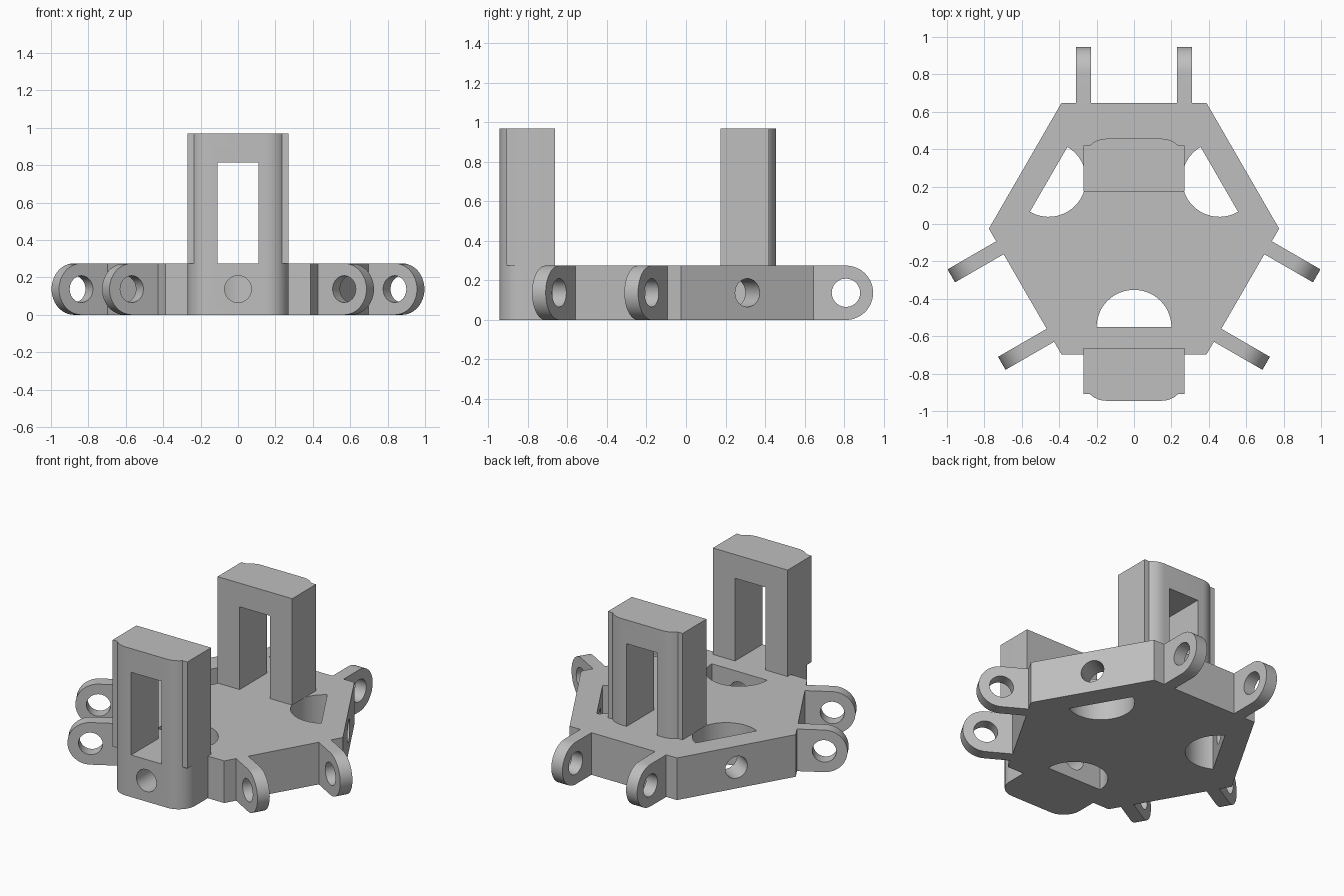
import bpy, bmesh
from math import sin, cos, pi, radians
from mathutils import Matrix

cube = bpy.data.objects.get("Cube")
if cube:
    bpy.data.objects.remove(cube, do_unlink=True)

THICK = 0.275      # plate thickness
MID = THICK / 2
CY = -0.025        # plate centre in y
APOTHEM = 0.672
TOP = 0.97
BORE = 0.072

grey = bpy.data.materials.new("matte_grey")
grey.use_nodes = True
colour = (0.52, 0.52, 0.52, 1)
grey.diffuse_color = colour
grey.node_tree.nodes["Principled BSDF"].inputs["Base Color"].default_value = colour


def arc(cx, cy, r, start, end, n=16):
    angles = [radians(start + (end - start) * i / n) for i in range(n + 1)]
    return [(cx + r * cos(a), cy + r * sin(a)) for a in angles]


def box(x0, x1, y0, y1):
    return [(x0, y0), (x1, y0), (x1, y1), (x0, y1)]


def turn(degrees):
    """Turn about the plate centre."""
    return Matrix.Translation((0, CY, 0)) @ Matrix.Rotation(radians(degrees), 4, 'Z')


def prism(name, points, z0, z1, matrix=Matrix()):
    """Extrude a closed outline from z0 to z1."""
    bm = bmesh.new()
    base = bm.faces.new([bm.verts.new((x, y, z0)) for x, y in points])
    new = bmesh.ops.extrude_face_region(bm, geom=[base])["geom"]
    verts = [v for v in new if isinstance(v, bmesh.types.BMVert)]
    bmesh.ops.translate(bm, verts=verts, vec=(0, 0, z1 - z0))
    bmesh.ops.recalc_face_normals(bm, faces=bm.faces)
    bm.transform(matrix)
    mesh = bpy.data.meshes.new(name)
    bm.to_mesh(mesh)
    bm.free()
    mesh.materials.append(grey)
    obj = bpy.data.objects.new(name, mesh)
    bpy.context.collection.objects.link(obj)
    return obj


def activate(obj):
    bpy.ops.object.select_all(action='DESELECT')
    obj.select_set(True)
    bpy.context.view_layer.objects.active = obj


def boolean(obj, others, operation='DIFFERENCE'):
    activate(obj)
    for other in others:
        mod = obj.modifiers.new("boolean", 'BOOLEAN')
        mod.object, mod.operation, mod.solver = other, operation, 'EXACT'
        bpy.ops.object.modifier_apply(modifier=mod.name)


def discard(objs):
    for o in objs:
        bpy.data.objects.remove(o, do_unlink=True)


def smooth(obj):
    activate(obj)
    bpy.ops.object.shade_smooth_by_angle(angle=radians(25))


UPRIGHT = Matrix.Rotation(pi / 2, 4, 'X')            # outline y becomes z
SIDEWAYS = Matrix.Rotation(pi / 2, 4, 'Y')           # extrusion runs along x

# Hexagonal plate with three half-round pockets and radial bores
radius = APOTHEM / cos(pi / 6)
plate = prism("hexagonal_plate", arc(0, 0, radius, 0, 300, 5), 0, THICK, turn(0))
pockets, bores = [], []
for angle in (30, 150, 270):
    pockets.append(prism("pocket_cutter", arc(0.527, 0, 0.2, 90, 270, 32),
                         -0.1, THICK + 0.1, turn(angle)))
    bores.append(prism("bore_cutter", arc(0, 0, BORE, 0, 345, 23), 0.47, 1.1,
                       turn(angle) @ Matrix.Translation((0, 0, MID)) @ SIDEWAYS))
boolean(plate, pockets + bores)
smooth(plate)

# Six hinge lugs in pairs on alternate edges
names = {90: "back", 210: "right", 330: "left"}
for angle, side in names.items():
    for sign, pos in ((1, "first"), (-1, "second")):
        place = turn(angle) @ Matrix.Translation((0, sign * 0.27, 0)) @ UPRIGHT
        tip = 0.972 - MID
        outline = [(0.6, 0)] + arc(tip, MID, MID, -90, 90, 24) + [(0.6, THICK)]
        lug = prism(f"{side}_{pos}_hinge_lug", outline, -0.04, 0.04, place)
        hole = prism("lug_cutter", arc(tip, MID, BORE, 0, 345, 23), -0.1, 0.1, place)
        boolean(lug, [hole])
        discard([hole])
        smooth(lug)

# Two window towers: rounded core plus square side wings
DEPTH, HALF, ROUND, WING = 0.282, 0.27, 0.12, 0.246
core = ([(-HALF, 0), (HALF, 0)]
        + arc(HALF - ROUND, DEPTH - ROUND, ROUND, 0, 90, 12)
        + arc(ROUND - HALF, DEPTH - ROUND, ROUND, 90, 180, 12))
towers = {
    "front_tower": (0, Matrix.Translation((0, -0.663, 0)) @ Matrix.Rotation(pi, 4, 'Z')),
    "back_tower": (THICK, Matrix.Translation((0, 0.174, 0))),
}
for name, (bottom, place) in towers.items():
    tower = prism(name, core, bottom, TOP, place)
    wings = prism("wing_block", box(-HALF, HALF, 0, WING), THICK, TOP, place)
    boolean(tower, [wings], 'UNION')
    window = prism("window_cutter", box(-0.11, 0.11, -0.1, 0.5), THICK, 0.815, place)
    boolean(tower, [window])
    if bottom == 0:
        boolean(tower, [bores[2]])
    discard([wings, window])
    smooth(tower)

discard(pockets + bores)
bpy.ops.object.select_all(action='DESELECT')
